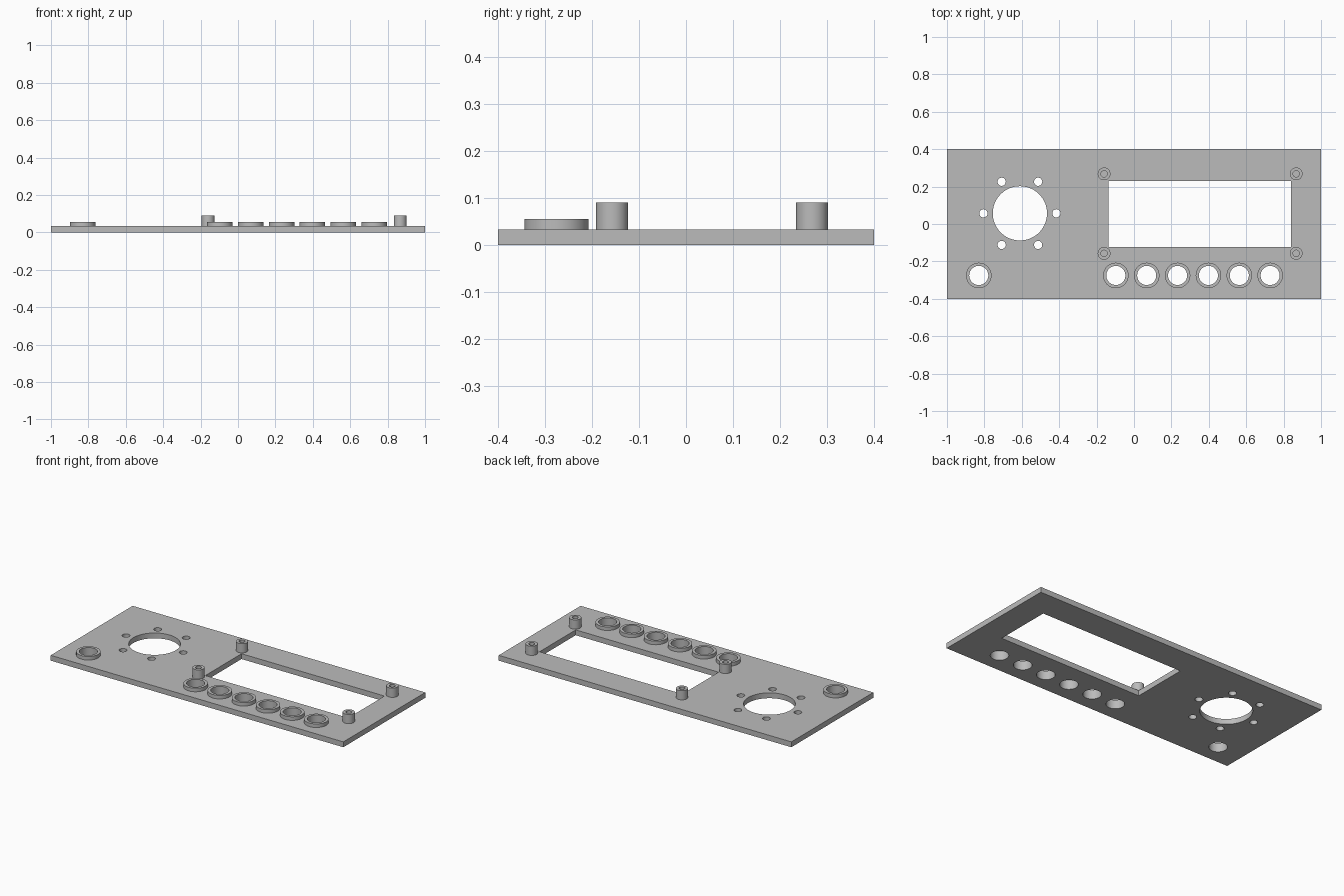
import bpy, bmesh, math

cube = bpy.data.objects.get("Cube")
if cube:
    bpy.data.objects.remove(cube, do_unlink=True)

grey = bpy.data.materials.new("matte grey")
grey.use_nodes = True
colour = (0.5, 0.5, 0.5, 1)
grey.diffuse_color = colour
grey.node_tree.nodes["Principled BSDF"].inputs["Base Color"].default_value = colour

PLATE_TOP = 0.033


def circle(x, y, r, n=64):
    return [(x + r * math.cos(math.tau * i / n), y + r * math.sin(math.tau * i / n))
            for i in range(n)]


def rectangle(x0, x1, y0, y1):
    return [(x0, y0), (x1, y0), (x1, y1), (x0, y1)]


def extruded(name, outlines, z0, z1):
    """Solid from a flat outline; outlines inside the first become holes."""
    curve = bpy.data.curves.new(name, 'CURVE')
    curve.dimensions = '2D'
    curve.fill_mode = 'BOTH'
    curve.extrude = (z1 - z0) / 2
    for outline in outlines:
        spline = curve.splines.new('POLY')
        spline.points.add(len(outline) - 1)
        for point, (x, y) in zip(spline.points, outline):
            point.co = (x, y, 0, 1)
        spline.use_cyclic_u = True
    source = bpy.data.objects.new(name + "_outline", curve)
    bpy.context.collection.objects.link(source)
    bpy.context.view_layer.update()
    evaluated = source.evaluated_get(bpy.context.evaluated_depsgraph_get())
    mesh = bpy.data.meshes.new_from_object(evaluated)
    bpy.data.objects.remove(source, do_unlink=True)

    # Weld caps to walls and raise to the final height
    bm = bmesh.new()
    bm.from_mesh(mesh)
    bmesh.ops.remove_doubles(bm, verts=bm.verts, dist=0.0001)
    bmesh.ops.translate(bm, verts=bm.verts, vec=(0, 0, (z0 + z1) / 2))
    bmesh.ops.recalc_face_normals(bm, faces=bm.faces)
    bm.to_mesh(mesh)
    bm.free()
    mesh.name = name
    mesh.materials.clear()
    mesh.materials.append(grey)
    obj = bpy.data.objects.new(name, mesh)
    bpy.context.collection.objects.link(obj)
    bpy.ops.object.select_all(action='DESELECT')
    obj.select_set(True)
    bpy.context.view_layer.objects.active = obj
    bpy.ops.object.shade_smooth_by_angle(angle=math.radians(30))
    return obj


# Button positions: one alone on the right, six in a row under the window
BUTTON_Y, BUTTON_HOLE = -0.275, 0.051
buttons = [-0.83] + [-0.097 + 0.165 * i for i in range(6)]

# Panel with window, speaker opening, screw holes and button holes
SPEAKER_X, SPEAKER_Y = -0.61, 0.057
outlines = [rectangle(-1, 1, -0.4, 0.4),
            rectangle(-0.137, 0.84, -0.123, 0.23),
            circle(SPEAKER_X, SPEAKER_Y, 0.145, 96)]
for i in range(6):
    a = math.tau * i / 6
    outlines.append(circle(SPEAKER_X + 0.195 * math.cos(a),
                           SPEAKER_Y + 0.195 * math.sin(a), 0.022, 32))
outlines += [circle(x, BUTTON_Y, BUTTON_HOLE) for x in buttons]
extruded("panel", outlines, 0, PLATE_TOP)

# Raised collars around the button holes
for i, x in enumerate(buttons):
    extruded(f"button_collar_{i + 1}",
             [circle(x, BUTTON_Y, 0.068), circle(x, BUTTON_Y, BUTTON_HOLE)],
             PLATE_TOP, 0.055)

# Hollow standoffs at the window corners
for side, x in (("right", -0.16), ("left", 0.867)):
    for end, y in (("front", -0.157), ("back", 0.268)):
        extruded(f"standoff_{end}_{side}",
                 [circle(x, y, 0.034, 48), circle(x, y, 0.017, 48)],
                 PLATE_TOP, 0.09)
